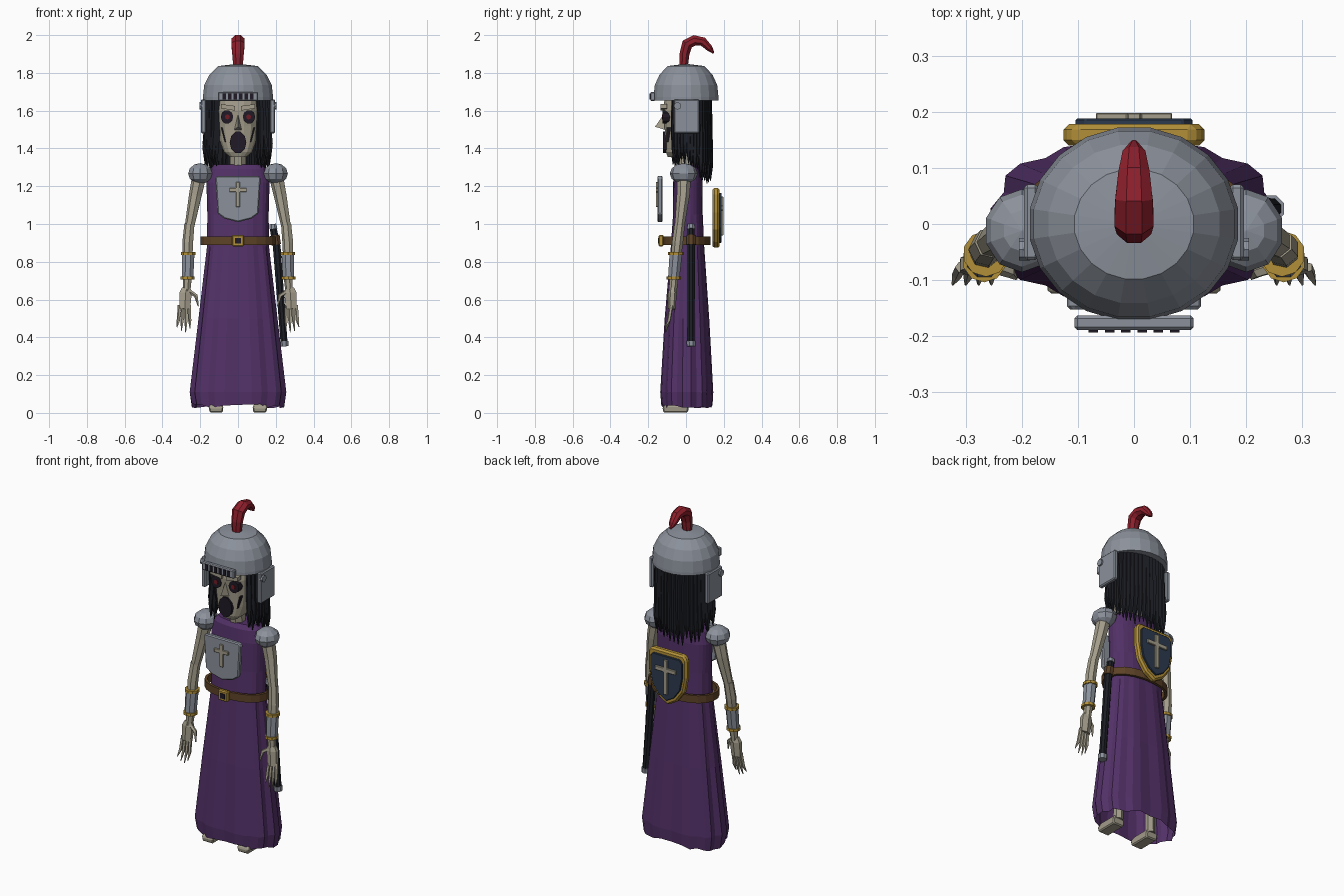
import bpy, bmesh, math, random
from mathutils import Vector

random.seed(4)
cube = bpy.data.objects.get("Cube")
if cube:
    bpy.data.objects.remove(cube, do_unlink=True)


def material(name, r, g, b):
    m = bpy.data.materials.new(name)
    m.use_nodes = True
    m.diffuse_color = (r, g, b, 1)
    m.node_tree.nodes["Principled BSDF"].inputs["Base Color"].default_value = (r, g, b, 1)
    return m


PURPLE = material("purple cloth", .085, .03, .135)
STEEL = material("grey steel", .26, .285, .33)
BONE = material("pale bone", .37, .34, .26)
BLACK = material("black hair", .012, .013, .018)
RED = material("red plume", .27, .014, .025)
GOLD = material("gold trim", .45, .28, .04)
BROWN = material("brown leather", .11, .055, .02)
NAVY = material("navy field", .025, .042, .075)
SOCKET = material("dark socket", .014, .01, .018)
EYE = material("red eye", .16, .012, .018)


def make(name, verts, faces, mat, bevel=0):
    mesh = bpy.data.meshes.new(name)
    mesh.from_pydata([tuple(v) for v in verts], [], faces)
    bm = bmesh.new()
    bm.from_mesh(mesh)
    bmesh.ops.recalc_face_normals(bm, faces=bm.faces)
    bm.to_mesh(mesh)
    bm.free()
    mesh.materials.append(mat)
    ob = bpy.data.objects.new(name, mesh)
    bpy.context.collection.objects.link(ob)
    if bevel:
        mod = ob.modifiers.new("edge", "BEVEL")
        mod.width, mod.segments = bevel, 1
    return ob


def loft(name, rings, mat, bottom=True, top=True, bevel=0):
    n = len(rings[0])
    verts = [v for ring in rings for v in ring]
    faces = [(k * n + i, k * n + (i + 1) % n, (k + 1) * n + (i + 1) % n, (k + 1) * n + i)
             for k in range(len(rings) - 1) for i in range(n)]
    if bottom:
        faces.append(tuple(range(n)))
    if top:
        faces.append(tuple(range(len(verts) - n, len(verts))))
    return make(name, verts, faces, mat, bevel)


def oval(z, a, b, cy=0, n=16, power=1.0, fold=0):
    ring = []
    for i in range(n):
        t = math.tau * (i + .5) / n
        c, s = math.cos(t), math.sin(t)
        k = 1 - fold * (i % 3 == 1)
        ring.append((a * k * math.copysign(abs(c) ** power, c),
                     cy + b * k * math.copysign(abs(s) ** power, s), z))
    return ring


def tube(name, points, widths, mat, sides=6, squash=1.0):
    pts, rings = [Vector(p) for p in points], []
    for i, p in enumerate(pts):
        t = (pts[min(i + 1, len(pts) - 1)] - pts[max(i - 1, 0)]).normalized()
        u = (Vector((1, 0, 0)) - t * t.x).normalized()
        v = t.cross(u)
        rings.append([p + (u * math.cos(a) + v * math.sin(a) * squash) * widths[i]
                      for a in (math.tau * (k + .5) / sides for k in range(sides))])
    return loft(name, rings, mat)


def plate(name, outline, y0, y1, mat, bevel=0):
    return loft(name, [[(x, y, z) for x, z in outline] for y in (y0, y1)], mat, bevel=bevel)


def box(name, centre, size, mat, bevel=0):
    (x, y, z), (a, b, c) = centre, [s / 2 for s in size]
    return plate(name, [(x - a, z - c), (x + a, z - c), (x + a, z + c), (x - a, z + c)],
                 y - b, y + b, mat, bevel)


def disc(name, x, z, rx, rz, y0, y1, mat, n=10):
    ring = [(x + rx * math.cos(math.tau * i / n), z + rz * math.sin(math.tau * i / n)) for i in range(n)]
    return plate(name, ring, y0, y1, mat)


def mirrored(half):
    return half + [(-x, z) for x, z in reversed(half) if x]


def cross(name, z, low, high, arm, w, y0, y1):
    half = [(w, low), (w, z - w), (arm, z - w), (arm, z + w), (w, z + w), (w, high)]
    return plate(name, mirrored(half), y0, y1, BONE, .002)


# Robe with folds and a ragged hem
robe = [(.035, .245, .138, .005, .06), (.11, .257, .143, .004, .06), (.5, .21, .12, .005, .05),
        (.88, .165, .09, .008, .03), (1.05, .163, .08, .01, .02), (1.22, .168, .078, .01, 0),
        (1.29, .15, .07, .01, 0), (1.315, .125, .055, .012, 0)]
rings = [oval(z, a, b, cy, 30, .8, f) for z, a, b, cy, f in robe]
rings[0] = [(x, y, z + random.uniform(-.012, .014)) for x, y, z in rings[0]]
loft("robe", rings, PURPLE, bottom=False)

# Belt and buckle
belt = [oval(z, a, b, .005, 20, .9) for z, a, b in
        ((.89, .185, .112), (.89, .2, .127), (.935, .2, .127), (.935, .185, .112), (.89, .185, .112))]
loft("belt", belt, BROWN, False, False)
box("buckle", (0, -.132, .912), (.064, .026, .062), GOLD, .006)
box("buckle_centre", (0, -.145, .912), (.032, .006, .03), SOCKET)

# Chest plate with cross
plate("chest_plate", mirrored([(0, 1.01), (.07, 1.028), (.108, 1.055), (.12, 1.245), (.11, 1.255)]),
      -.152, -.124, STEEL, .006)
cross("chest_cross", 1.18, 1.09, 1.222, .046, .011, -.16, -.15)

# Shield on the back
outline = mirrored([(0, .87), (.06, .905), (.108, .97), (.126, 1.06), (.126, 1.165), (.105, 1.19)])
plate("shield_rim", outline, .14, .178, GOLD, .01)
field = [(x * .83, 1.04 + (z - 1.04) * .83) for x, z in outline]
plate("shield_field", field, .17, .188, NAVY, .003)
cross("shield_cross", 1.085, .94, 1.145, .068, .012, .185, .198)

# Neck and skull
tube("neck", [(0, 0, 1.28), (0, -.02, 1.45)], [.045, .045], BONE, 8)
skull = [(1.355, .045, .035, -.062), (1.38, .075, .062, -.045), (1.44, .098, .085, -.025),
         (1.52, .108, .107, -.008), (1.6, .112, .118, -.005), (1.7, .1, .11, 0)]
loft("skull", [oval(z, a, b, cy, 16, .75) for z, a, b, cy in skull], BONE)
make("nose", [(0, -.115, 1.585), (-.024, -.1, 1.495), (.024, -.1, 1.495), (0, -.164, 1.515), (0, -.15, 1.535)],
     [(0, 1, 4), (0, 4, 2), (1, 3, 4), (2, 4, 3), (1, 2, 3)], BONE)
disc("mouth", 0, 1.432, .044, .06, -.121, -.08, SOCKET, 10)
for s, side in ((-1, "right"), (1, "left")):
    disc(side + "_eye_socket", s * .058, 1.567, .033, .036, -.124, -.085, SOCKET)
    disc(side + "_eye", s * .056, 1.567, .013, .014, -.128, -.12, EYE, 8)
    plate(side + "_brow", [(s * .015, 1.6), (s * .09, 1.612), (s * .09, 1.635), (s * .015, 1.625)],
          -.134, -.1, BONE)
    plate(side + "_cheek_scar", [(s * .09, 1.51), (s * .082, 1.51), (s * .064, 1.435), (s * .07, 1.435)],
          -.104, -.07, SOCKET)

# Hair strands in two layers round the sides and back
for layer, count in ((0, 32), (1, 27)):
    for i in range(count):
        t = math.radians(-42 + 264 * i / (count - 1))
        c, s = math.cos(t), math.sin(t)
        a, b = .165 - .02 * layer, .113 - .015 * layer
        tip = 1.315 - .085 * max(0, s) + random.uniform(-.02, .035)
        spread = 1.03 + random.uniform(-.04, .04)
        path = [(a * .97 * c, .012 + b * .97 * s, 1.69), (a * c, .012 + b * s, 1.5),
                (a * spread * c, .012 + b * spread * s, tip + .08), (a * spread * c, .012 + b * spread * s, tip)]
        tube("hair_strand", path, [.016, .017, .014, .002], BLACK, 5)

# Helmet, visor and plume
dome = [(1.655, .18), (1.655, .188), (1.672, .188), (1.735, .181), (1.79, .154), (1.836, .107), (1.846, .02)]
loft("helmet", [oval(z, r, r * .925, 0, 20) for z, r in dome], STEEL)
box("visor", (0, -.176, 1.675), (.212, .026, .048), STEEL, .005)
for i in range(6):
    box("visor_slot", ((i - 2.5) * .029, -.189, 1.675), (.017, .008, .034), SOCKET)
plume = [(-.012, 1.83), (-.008, 1.9), (.006, 1.952), (.045, 1.972), (.09, 1.965), (.125, 1.93), (.146, 1.905)]
tube("plume", [(0, y, z) for y, z in plume], [.027, .033, .038, .036, .03, .022, .006], RED, 8, .85)

for s, side in ((-1, "right"), (1, "left")):
    # Cheek guard and hinge
    box(side + "_cheek_guard", (s * .183, .003, 1.57), (.026, .135, .18), STEEL, .006)
    loft(side + "_hinge", [[(s * x, -.045 + .02 * math.cos(a), 1.625 + .02 * math.sin(a))
         for a in (math.tau * k / 8 for k in range(8))] for x in (.185, .205)], STEEL)

    # Shoulder pad
    bm = bmesh.new()
    bmesh.ops.create_uvsphere(bm, u_segments=10, v_segments=6, radius=1)
    pad = bpy.data.meshes.new(side + "_shoulder")
    bm.to_mesh(pad)
    bm.free()
    pad.materials.append(STEEL)
    ob = bpy.data.objects.new(side + "_shoulder", pad)
    ob.location, ob.scale = (s * .2, -.012, 1.267), (.067, .074, .055)
    bpy.context.collection.objects.link(ob)

    # Arm
    tube(side + "_upper_arm", [(s * .2, -.01, 1.27), (s * .225, -.015, 1.15), (s * .257, -.035, .98)],
         [.04, .035, .026], BONE, 7)
    tube(side + "_forearm", [(s * .256, -.033, 1.0), (s * .265, -.045, .9), (s * .268, -.065, .7), (s * .272, -.07, .63)],
         [.028, .03, .024, .02], BONE, 7)
    tube(side + "_bracer", [(s * .264, -.054, .84), (s * .267, -.064, .72)], [.036, .033], STEEL, 8)
    for x, y, z, r in ((.264, -.053, .845, .041), (.267, -.065, .715, .039)):
        tube(side + "_bracer_ring", [(s * x, y, z + .008), (s * x, y, z - .008)], [r, r], GOLD, 10)

    # Hand, fingers and thumb
    tube(side + "_palm", [(s * .272, -.07, .66), (s * .277, -.071, .635), (s * .282, -.076, .55)],
         [.028, .037, .033], BONE, 6, .62)
    for i in range(4):
        x = .258 + .017 * i
        reach = .42 + .02 * abs(i - 1.3)
        tube(side + "_finger", [(s * x, -.077, .57), (s * (x + (i - 1) * .003), -.09, .49),
                                (s * (x + .002 + (i - 1) * .006), -.108, reach)], [.01, .0095, .002], BONE, 5)
    tube(side + "_thumb", [(s * .255, -.075, .64), (s * .222, -.085, .62), (s * .21, -.097, .565)],
         [.012, .011, .003], BONE, 5)

    # Foot
    foot = [(.002, .07, .13, -.055), (.03, .076, .14, -.055), (.055, .055, .11, -.045)]
    loft(side + "_foot", [[(s * .116 + u * w / 2, cy + v * d / 2, z) for u, v in
         ((-1, -1), (1, -1), (1, 1), (-1, 1))] for z, w, d, cy in foot], BONE, bevel=.006)
    tube(side + "_shin", [(s * .112, 0, .04), (s * .1, .01, .4)], [.028, .026], BONE, 6)

# Sheathed sword at the left hip
tube("scabbard", [(.186, .027, .98), (.205, .027, .88), (.244, .027, .37)], [.02, .022, .02], BLACK, 8)
tube("scabbard_tip", [(.243, .027, .38), (.245, .027, .352)], [.026, .024], STEEL, 8)
tube("scabbard_loop", [(.195, .027, .94), (.203, .027, .89)], [.027, .027], BROWN, 8)
tube("sword_pommel", [(.184, .027, 1.0), (.187, .027, .975)], [.019, .023], STEEL, 8)
